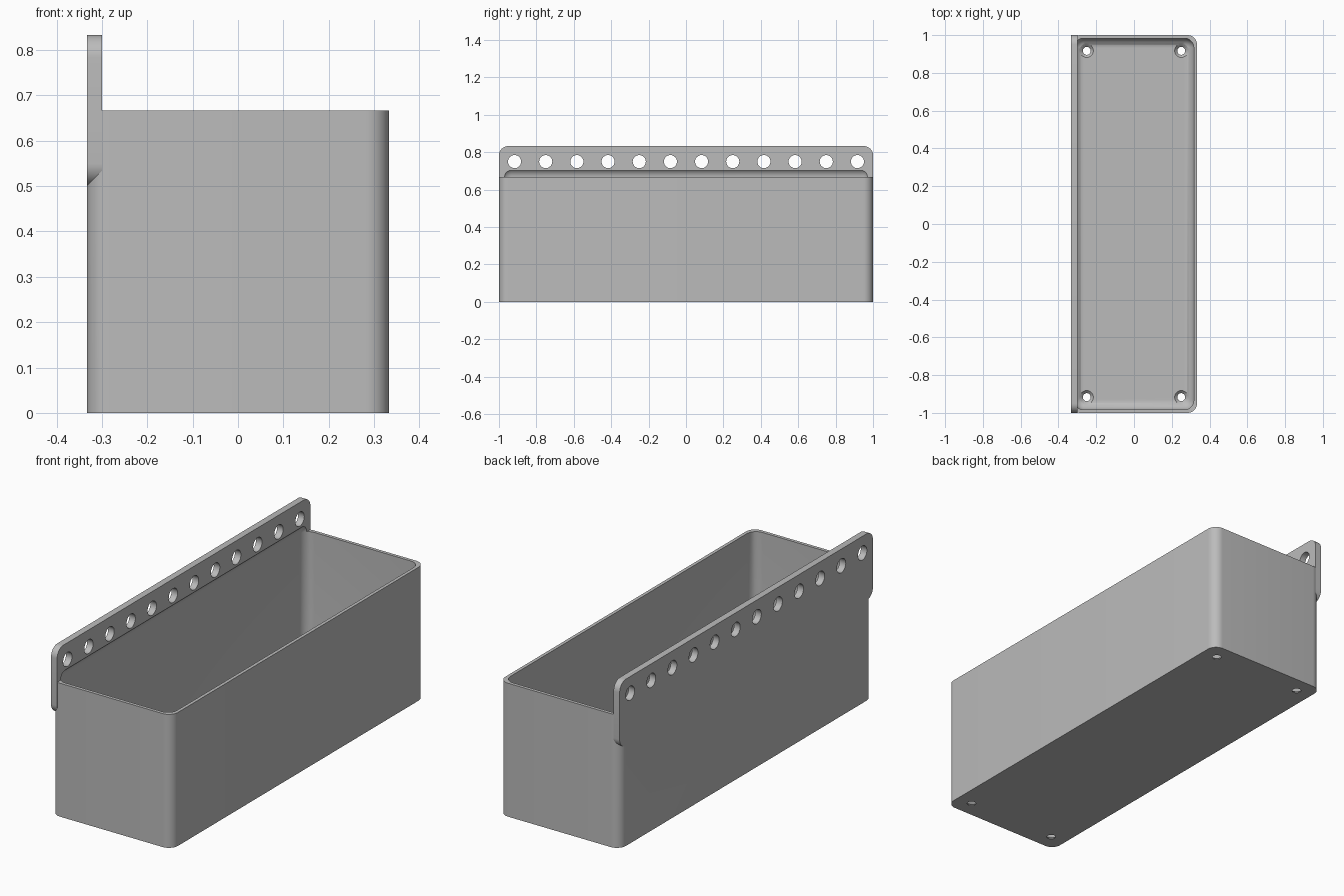
import bpy, bmesh
from mathutils import Matrix, Vector

if "Cube" in bpy.data.objects:
    bpy.data.objects.remove(bpy.data.objects["Cube"], do_unlink=True)

HALF_X, HEIGHT = 1 / 3, 2 / 3      # outer size of the bin (half length is 1)
WALL, R, SEG = 1 / 60, 0.05, 10    # wall thickness, edge radius
PLATE = 1 / 30                     # thickness of the mounting plate


def make_object(name, bm):
    mesh = bpy.data.meshes.new(name)
    bm.to_mesh(mesh)
    bm.free()
    obj = bpy.data.objects.new(name, mesh)
    bpy.context.collection.objects.link(obj)
    return obj


def rounded_box(name, low, high, axes):
    """Box whose edges parallel to the given axes are rounded."""
    low, high = Vector(low), Vector(high)
    bm = bmesh.new()
    bmesh.ops.create_cube(bm, size=1)
    for v in bm.verts:
        v.co = [l + (c + 0.5) * (h - l) for c, l, h in zip(v.co, low, high)]
    edges = [e for e in bm.edges
             if any(abs((e.verts[0].co - e.verts[1].co)[a]) > 0.001 for a in axes)]
    bmesh.ops.bevel(bm, geom=edges, offset=R, segments=SEG,
                    profile=0.5, affect='EDGES')
    return make_object(name, bm)


def cones(name, places, r1, r2, depth, turn=Matrix()):
    """One mesh holding a round cutter at each place."""
    bm = bmesh.new()
    for p in places:
        bmesh.ops.create_cone(bm, cap_ends=True, segments=32, radius1=r1, radius2=r2,
                              depth=depth, matrix=Matrix.Translation(p) @ turn)
    return make_object(name, bm)


def combine(target, tool, operation):
    mod = target.modifiers.new(operation, 'BOOLEAN')
    mod.operation, mod.solver, mod.object = operation, 'EXACT', tool
    bpy.context.view_layer.objects.active = target
    bpy.ops.object.modifier_apply(modifier=mod.name)
    bpy.data.objects.remove(tool, do_unlink=True)


# Bin body with rounded upright corners, joined to the mounting plate
storage_bin = rounded_box("storage_bin", (-HALF_X, -1, 0), (HALF_X, 1, HEIGHT), [2])
plate = rounded_box("mounting_plate", (-HALF_X, -1, 0.5),
                    (-HALF_X + PLATE, 1, 5 / 6), [0])
combine(storage_bin, plate, 'UNION')

# Cavity rounded on every edge; its top fillet bites into the plate
cavity = rounded_box("cavity_cutter", (WALL - HALF_X, WALL - 1, WALL),
                     (HALF_X - WALL, 1 - WALL, HEIGHT + R), [0, 1, 2])
combine(storage_bin, cavity, 'DIFFERENCE')

# Row of holes along the plate
row = [(-HALF_X + PLATE / 2, (i - 5.5) / 6, 0.75) for i in range(12)]
combine(storage_bin, cones("plate_hole_cutter", row, 0.035, 0.035, 0.1,
                           Matrix.Rotation(1.5707963, 4, 'Y')), 'DIFFERENCE')

# Countersunk holes in the floor corners
spots = [(x, y) for x in (-0.25, 0.25) for y in (-11 / 12, 11 / 12)]
combine(storage_bin, cones("floor_hole_cutter", [(x, y, 0) for x, y in spots],
                           0.021, 0.021, 0.1), 'DIFFERENCE')
combine(storage_bin, cones("countersink_cutter", [(x, y, WALL) for x, y in spots],
                           0.021, 0.049, 0.028), 'DIFFERENCE')

# Plain grey plastic
grey = bpy.data.materials.new("grey_plastic")
grey.use_nodes = True
colour = (0.5, 0.5, 0.5, 1)
grey.diffuse_color = colour
grey.node_tree.nodes["Principled BSDF"].inputs["Base Color"].default_value = colour
storage_bin.data.materials.clear()
storage_bin.data.materials.append(grey)

# Smooth the rounded corners, keep the other edges sharp
bpy.ops.object.select_all(action='DESELECT')
storage_bin.select_set(True)
bpy.context.view_layer.objects.active = storage_bin
bpy.ops.object.shade_smooth_by_angle(angle=0.5)
